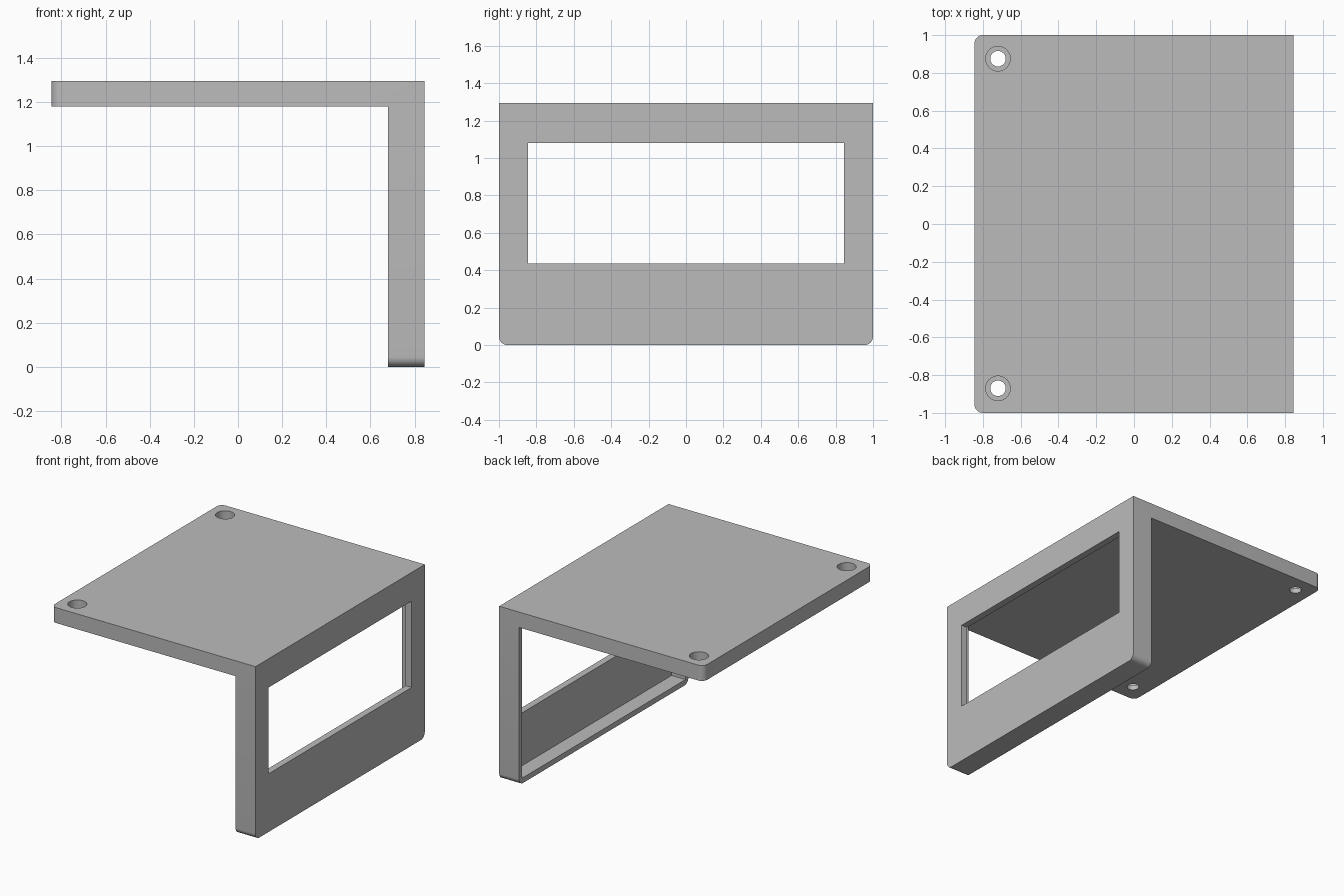
import bpy, bmesh
from mathutils import Matrix, Vector

if "Cube" in bpy.data.objects:
    bpy.data.objects.remove(bpy.data.objects["Cube"], do_unlink=True)

# Overall dimensions
HALF_X, HALF_Y, TOP = 0.845, 1.0, 1.295
UNDER, INNER, LIP = 1.18, 0.68, 0.795
ROUND = 0.045

grey = bpy.data.materials.new("plain grey")
grey.use_nodes = True
grey.diffuse_color = (0.5, 0.5, 0.5, 1)
grey.node_tree.nodes["Principled BSDF"].inputs["Base Color"].default_value = (0.5, 0.5, 0.5, 1)


def finish(bm, name):
    bmesh.ops.recalc_face_normals(bm, faces=bm.faces)
    mesh = bpy.data.meshes.new(name)
    bm.to_mesh(mesh)
    bm.free()
    mesh.materials.append(grey)
    obj = bpy.data.objects.new(name, mesh)
    bpy.context.collection.objects.link(obj)
    return obj


def box_cutter(name, low, high):
    low, high = Vector(low), Vector(high)
    bm = bmesh.new()
    bmesh.ops.create_cube(bm, size=1, matrix=Matrix.Translation((low + high) / 2)
                          @ Matrix.Diagonal((high - low).to_4d()))
    return finish(bm, name)


def round_cutter(name, x, y, radius, z_low, z_high):
    bm = bmesh.new()
    bmesh.ops.create_cone(bm, cap_ends=True, segments=48, radius1=radius, radius2=radius,
                          depth=z_high - z_low,
                          matrix=Matrix.Translation((x, y, (z_low + z_high) / 2)))
    return finish(bm, name)


# L-shaped bracket extruded along y
bm = bmesh.new()
profile = [(-HALF_X, UNDER), (INNER, UNDER), (INNER, 0), (HALF_X, 0), (HALF_X, TOP), (-HALF_X, TOP)]
face = bm.faces.new([bm.verts.new((x, -HALF_Y, z)) for x, z in profile])
new = bmesh.ops.extrude_face_region(bm, geom=[face])["geom"]
bmesh.ops.translate(bm, vec=(0, 2 * HALF_Y, 0), verts=[g for g in new if isinstance(g, bmesh.types.BMVert)])

# Round the free corners of the top plate and of the upright wall
corners = []
for e in bm.edges:
    a, b = e.verts[0].co, e.verts[1].co
    if abs(a.y - b.y) < 0.01 and (max(a.x, b.x) < -0.8 or max(a.z, b.z) < 0.01):
        corners.append(e)
bmesh.ops.bevel(bm, geom=corners, offset=ROUND, segments=8, profile=0.5, affect='EDGES')
bracket = finish(bm, "bracket")

# Pocket behind the wall, window through it, counterbored screw holes
cutters = [
    box_cutter("pocket_cutter", (INNER - 0.2, -0.965, 0.04), (LIP, 0.965, UNDER)),
    box_cutter("window_cutter", (LIP - 0.05, -0.845, 0.435), (HALF_X + 0.1, 0.845, 1.08)),
]
for side, y in (("front", -0.87), ("back", 0.875)):
    cutters.append(round_cutter(side + "_hole_cutter", -0.72, y, 0.041, UNDER - 0.1, TOP + 0.1))
    cutters.append(round_cutter(side + "_counterbore_cutter", -0.72, y, 0.065, TOP - 0.08, TOP + 0.1))

bpy.context.view_layer.objects.active = bracket
for cutter in cutters:
    mod = bracket.modifiers.new(cutter.name, 'BOOLEAN')
    mod.operation, mod.solver, mod.object = 'DIFFERENCE', 'EXACT', cutter
    bpy.ops.object.modifier_apply(modifier=mod.name)
    bpy.data.objects.remove(cutter, do_unlink=True)

bpy.ops.object.select_all(action='DESELECT')
bracket.select_set(True)
bpy.ops.object.shade_smooth_by_angle()
